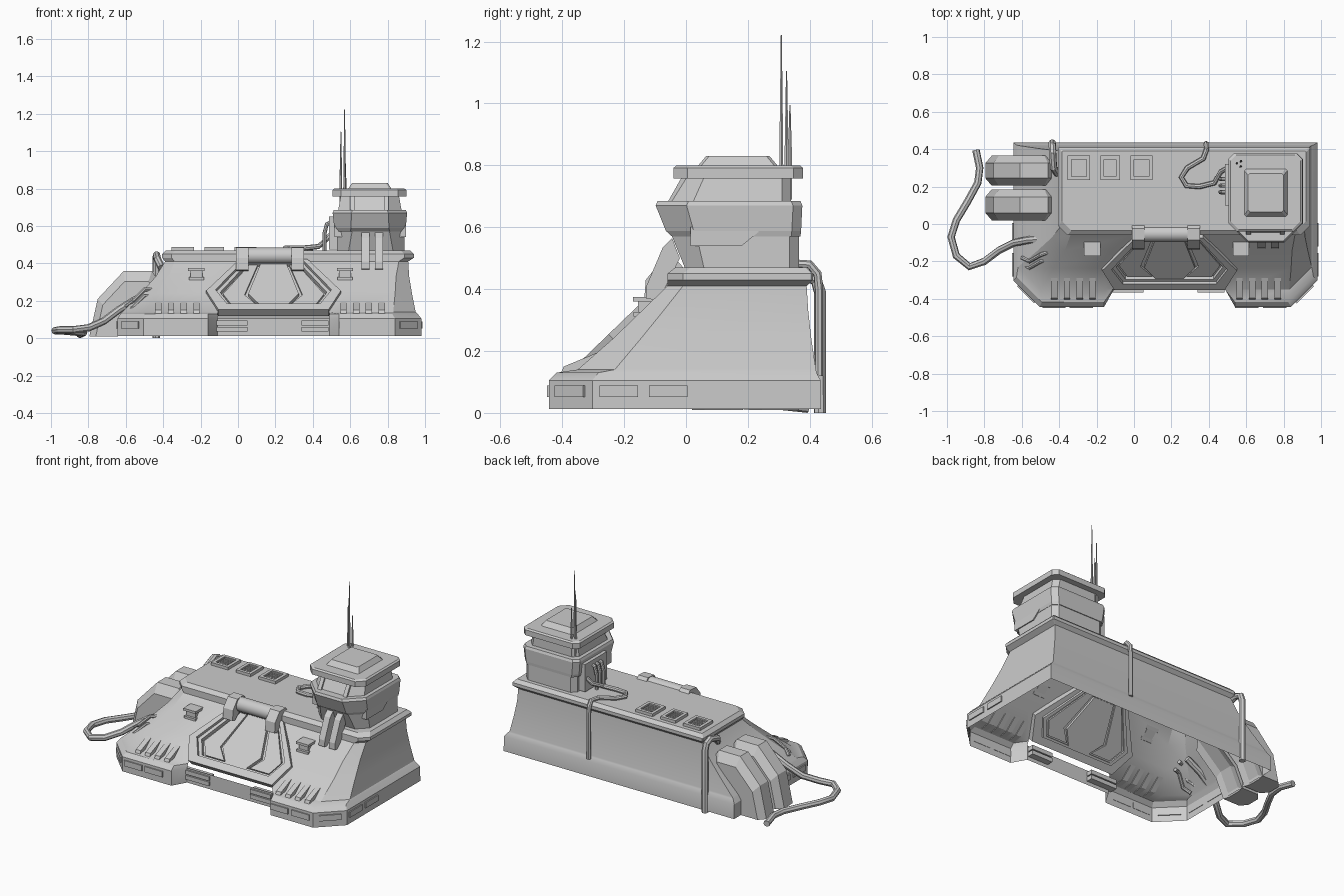
import bpy, bmesh, math
from mathutils import Vector

cube = bpy.data.objects.get("Cube")
if cube:
    bpy.data.objects.remove(cube, do_unlink=True)

grey = bpy.data.materials.new("plain grey")
grey.use_nodes = True
grey.diffuse_color = (0.6, 0.6, 0.6, 1)
grey.node_tree.nodes["Principled BSDF"].inputs["Base Color"].default_value = (0.6, 0.6, 0.6, 1)


def finish(name, bm, smooth=False, fix=True):
    if fix:
        bmesh.ops.recalc_face_normals(bm, faces=bm.faces)
    mesh = bpy.data.meshes.new(name)
    bm.to_mesh(mesh)
    bm.free()
    mesh.materials.append(grey)
    ob = bpy.data.objects.new(name, mesh)
    bpy.context.collection.objects.link(ob)
    if smooth:
        bpy.ops.object.select_all(action='DESELECT')
        ob.select_set(True)
        bpy.context.view_layer.objects.active = ob
        bpy.ops.object.shade_smooth_by_angle(angle=math.radians(30))
    return ob


def loft(name, rings, caps=(True, True), skip=lambda level, seg: False, smooth=False):
    """Joins closed rings of points into a surface."""
    bm = bmesh.new()
    vs = [[bm.verts.new(p) for p in r] for r in rings]
    n = len(vs[0])
    for k in range(len(vs) - 1):
        for i in range(n):
            j = (i + 1) % n
            if not skip(k, i):
                bm.faces.new((vs[k][i], vs[k][j], vs[k + 1][j], vs[k + 1][i]))
    if caps[0]:
        bm.faces.new(vs[0][::-1])
    if caps[1]:
        bm.faces.new(vs[-1])
    return finish(name, bm, smooth, fix=all(caps))


def octagon(x0, x1, y0, y1, z, front, back):
    return [(x0, y1 - back, z), (x0, y0 + front, z), (x0 + front, y0, z), (x1 - front, y0, z),
            (x1, y0 + front, z), (x1, y1 - back, z), (x1 - back, y1, z), (x0 + back, y1, z)]


def box(name, x0, x1, y0, y1, z0, z1):
    return loft(name, [[(x0, y0, z), (x1, y0, z), (x1, y1, z), (x0, y1, z)] for z in (z0, z1)])


def prism_x(name, x0, x1, yz):
    return loft(name, [[(x, y, z) for y, z in yz] for x in (x0, x1)])


def pipe(name, points, radius):
    curve = bpy.data.curves.new(name, 'CURVE')
    curve.dimensions = '3D'
    curve.bevel_depth, curve.bevel_resolution, curve.use_fill_caps = radius, 2, True
    spline = curve.splines.new('POLY')
    spline.points.add(len(points) - 1)
    for sp, p in zip(spline.points, points):
        sp.co = (*p, 1)
    tmp = bpy.data.objects.new(name + " path", curve)
    bpy.context.collection.objects.link(tmp)
    bpy.context.view_layer.update()
    mesh = bpy.data.meshes.new_from_object(tmp.evaluated_get(bpy.context.evaluated_depsgraph_get()))
    bpy.data.objects.remove(tmp, do_unlink=True)
    bm = bmesh.new()
    bm.from_mesh(mesh)
    bpy.data.meshes.remove(mesh)
    return finish(name, bm, True)


# Main shell: open underneath, with a recessed front bay and a gate opening
def shell_ring(z, x0, x1, y0, y1, c, g_out, g_in, bay=None):
    yb = y0 if bay is None else bay
    mid = 0.19
    return [(x0, y1, z), (x0, y0 + c, z), (x0 + c, y0, z), (mid - g_out, y0, z), (mid - g_in, yb, z),
            (mid + g_in, yb, z), (mid + g_out, y0, z), (x1 - c, y0, z), (x1, y0 + c, z), (x1, y1, z)]


loft("main_shell", [
    shell_ring(.012, -.645, .98, -.443, .437, .14, .35, .30, -.355),
    shell_ring(.105, -.645, .98, -.443, .435, .14, .35, .30, -.355),
    shell_ring(.13, -.628, .96, -.418, .422, .135, .35, .30, -.345),
    shell_ring(.14, -.62, .95, -.35, .42, .12, .34, .295),
    shell_ring(.24, -.52, .93, -.236, .405, .09, .39, .36),
    shell_ring(.33, -.44, .915, -.143, .395, .07, .31, .27),
    shell_ring(.41, -.39, .91, -.06, .39, .05, .21, .18),
], (False, False), lambda level, seg: seg == 4 and level > 0, True)

# Roof slab with an overhanging rim
loft("roof", [octagon(-.39, .91, -.06, .39, .41, .05, .005),
              octagon(-.405, .94, -.06, .41, .43, .05, .005),
              octagon(-.405, .94, -.06, .41, .45, .05, .005),
              octagon(-.385, .92, -.035, .39, .47, .05, .005)])

# Gate, laid on the sloping front
NORMAL = Vector((0, -.695, .72))


def on_slope(x, z, d):
    return Vector((.19 + x, -.06 - (.41 - z) * 1.036, z)) + NORMAL * d


def mirrored(half):
    return [(-x, z) for x, z in half] + [(x, z) for x, z in reversed(half)]


def slab(name, pts, d0, d1):
    return loft(name, [[on_slope(x, z, d) for x, z in pts] for d in (d0, d1)])


def frame(name, outer, inner, d0, d1):
    rings = [[on_slope(x, z, d) for x, z in mirrored(h)]
             for h, d in ((outer, d0), (outer, d1), (inner, d1), (inner, d0), (outer, d0))]
    return loft(name, rings, (False, False))


outer = [(.18, .41), (.36, .24), (.295, .14)]
inner = [(.155, .405), (.31, .245), (.25, .172)]
step = [(.14, .40), (.285, .245), (.235, .182)]
frame("gate_frame", outer, inner, -.03, .02)
frame("gate_inner_frame", inner, step, -.045, .0)
slab("gate_backing", mirrored(inner), -.035, -.025)
slab("gate_centre_panel", mirrored([(.07, .40), (.135, .24), (.07, .178)]), -.05, -.003)
for side, s in (("left", 1), ("right", -1)):
    slab("gate_panel_" + side, [(s * x, z) for x, z in
         [(.085, .40), (.13, .40), (.27, .245), (.225, .188), (.09, .188), (.155, .24)]], -.045, -.012)

# Roller and its two arms above the gate
bpy.ops.mesh.primitive_cylinder_add(vertices=16, radius=.044, depth=.35,
                                    location=(.175, -.052, .441), rotation=(0, math.pi / 2, 0))
roller = bpy.context.object
roller.name = "gate_roller"
roller.data.materials.append(grey)
bpy.ops.object.shade_smooth_by_angle(angle=math.radians(40))
for i, x in enumerate((-.012, .285)):
    prism_x(f"roller_arm_{i}", x, x + .068, [(.0, .46), (-.025, .488), (-.085, .485), (-.13, .43),
                                           (-.135, .365), (-.11, .36), (-.05, .41)])

# Sill lamps beside the bay
for side, a, b in (("right", -.135, .05), ("left", .34, .485)):
    for z in (.035, .068):
        box("sill_lamp_" + side, a, b, -.365, -.315, z, z + .026)

# Ribs over the front ledges
for start in (-.435, .555):
    for i in range(4):
        x = start + i * .068
        prism_x("ledge_rib", x - .008, x + .026,
                [(-.405, .128), (-.395, .15), (-.31, .185), (-.27, .202), (-.345, .136)])

# Thin marker plates around the skirt
for a, b in ((-.49, -.365), (-.345, -.22), (.54, .665), (.69, .815)):
    box("front_marker", a, b, -.45, -.441, .052, .088)
for x in (-.652, .977):
    for y in (-.28, -.12):
        box("side_marker", x, x + .01, y, y + .125, .052, .088)
for x, turn in ((-.575, -1), (.91, 1)):
    plate = box("corner_marker", -.065, .065, -.008, .006, .052, .088)
    plate.location = (x, -.373, 0)
    plate.rotation_euler.z = turn * math.pi / 4

# Hooded lamps on the slope
for x in (-.222, .572):
    prism_x("lamp_body", x - .032, x + .032, [(-.155, .318), (-.155, .36), (-.108, .36)])
    prism_x("lamp_hood", x - .044, x + .044, [(-.172, .36), (-.172, .375), (-.095, .375), (-.11, .36)])
    prism_x("lamp_foot", x - .04, x + .04, [(-.17, .312), (-.17, .326), (-.146, .326), (-.16, .312)])

# Tower
loft("tower_base", [octagon(.53, .89, .0, .365, .46, .06, .03),
                    octagon(.53, .89, -.045, .365, .57, .08, .03),
                    octagon(.53, .89, -.045, .365, .60, .08, .03)])
prism_x("tower_skirt", .515, .897, [(.015, .60), (.015, .54), (.18, .54), (.235, .585), (.235, .60)])
loft("tower_collar", [octagon(.52, .892, -.045, .37, .57, .08, .03),
                      octagon(.515, .897, -.065, .372, .588, .09, .03),
                      octagon(.506, .904, -.098, .376, .67, .10, .03),
                      octagon(.512, .898, -.092, .37, .685, .10, .03)])
loft("tower_cabin", [octagon(.535, .875, -.048, .34, .68, .07, .03),
                     octagon(.55, .86, .0, .34, .765, .06, .03)])
loft("tower_cap", [octagon(.505, .90, -.04, .378, .758, .045, .03),
                   octagon(.505, .90, -.04, .378, .792, .045, .03),
                   octagon(.515, .89, -.03, .368, .80, .045, .03)])
loft("tower_cap_plate", [octagon(.59, .82, .04, .295, .80, .01, .01),
                         octagon(.61, .80, .065, .27, .83, .01, .01)])
for x in (.60, .78):
    prism_x("cabin_post", x, x + .025, [(-.06, .68), (-.012, .765), (.02, .765), (.0, .68)])

# Aerials
for x, y, top in ((.57, .308, 1.222), (.55, .325, 1.105), (.572, .336, .995)):
    rings = [[(x + r * math.cos(a * math.pi / 3), y + r * math.sin(a * math.pi / 3), z) for a in range(6)]
             for z, r in ((.69, .008), (.85, .007), (top, .002))]
    loft("aerial", rings)

# Struts under the tower front and its cable box
for x in (.66, .732):
    prism_x("tower_strut", x, x + .042, [(-.045, .565), (-.075, .535), (-.128, .41), (-.13, .37),
                                       (-.105, .366), (-.07, .40), (-.02, .50)])
box("cable_box", .487, .535, .10, .32, .475, .65)
for y in (.17, .205, .24):
    pipe("box_cable", [(.50, y, .62), (.475, y, .61), (.462, y, .56), (.462, y, .47)], .011)

# Roof vents: frame with louvres
for x0, x1 in ((-.355, -.235), (-.18, -.075), (-.02, .10)):
    y0, y1 = .235, .365
    box("vent_base", x0, x1, y0, y1, .46, .476)
    for a, b, c, d in ((x0, x1, y0, y0 + .02), (x0, x1, y1 - .02, y1),
                       (x0, x0 + .02, y0, y1), (x1 - .02, x1, y0, y1)):
        box("vent_frame", a, b, c, d, .46, .488)
    for i in range(5):
        y = y0 + .028 + i * .017
        box("vent_louvre", x0 + .026, x1 - .026, y, y + .009, .47, .484)

# Faceted pods on the end wall
pod = [(-.795, .01), (-.75, .21), (-.61, .36), (-.46, .36), (-.42, .30), (-.59, .15), (-.655, .01)]
for name, y0, y1 in (("rear_pod", .205, .365), ("front_pod", .02, .185)):
    loft(name, [[(-.58 + (x + .58) * s, y, .01 + (z - .01) * s) for x, z in pod]
                for y, s in ((y0, .84), (y0 + .04, 1), (y1 - .04, 1), (y1, .84))])

# Loose hose, back pipes and end-wall pipes
pipe("ground_hose", [(-.46, -.08, .25), (-.56, -.085, .20), (-.64, -.10, .15), (-.72, -.14, .09),
                     (-.80, -.20, .055), (-.88, -.228, .045), (-.95, -.17, .045), (-.978, -.07, .04),
                     (-.95, .02, .04), (-.89, .12, .035), (-.835, .22, .03), (-.825, .30, .03),
                     (-.845, .395, .02)], .02)
pipe("rear_end_pipe", [(-.41, .27, .38), (-.43, .30, .42), (-.435, .38, .445), (-.437, .42, .43),
                       (-.437, .433, .39), (-.437, .433, .0)], .02)
pipe("rear_roof_hose", [(.50, .30, .56), (.465, .28, .52), (.43, .22, .49), (.35, .20, .482),
                        (.28, .205, .482), (.253, .25, .482), (.285, .30, .482), (.37, .35, .482),
                        (.388, .40, .48), (.385, .425, .45), (.385, .43, .40), (.385, .43, .12)], .014)
for d in (0, .035):
    pipe("end_wall_pipe", [(-.46, -.15 - d, .26 - d), (-.50, -.165 - d, .26 - d),
                           (-.56, -.20 - d, .20 - d), (-.60, -.18 - d, .17 - d)], .011)
